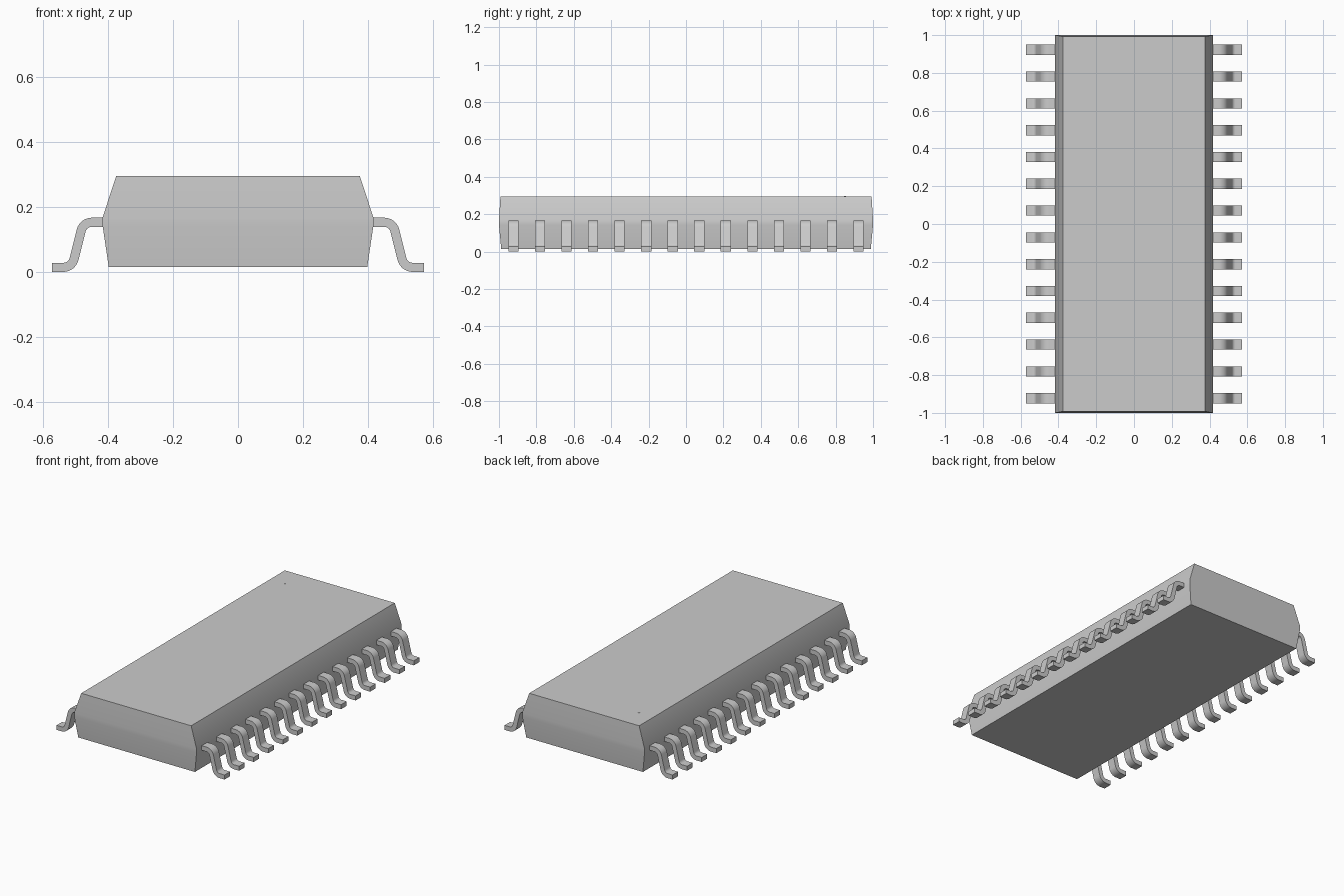
import bpy, bmesh, math
from mathutils import Vector

if "Cube" in bpy.data.objects:
    bpy.data.objects.remove(bpy.data.objects["Cube"], do_unlink=True)

# One plain grey for the whole model
grey = bpy.data.materials.new("plain grey")
grey.use_nodes = True
colour = (0.6, 0.6, 0.6, 1)
grey.diffuse_color = colour
grey.node_tree.nodes["Principled BSDF"].inputs["Base Color"].default_value = colour


def finish(name, bm):
    bmesh.ops.recalc_face_normals(bm, faces=bm.faces)
    mesh = bpy.data.meshes.new(name)
    bm.to_mesh(mesh)
    bm.free()
    mesh.materials.append(grey)
    obj = bpy.data.objects.new(name, mesh)
    bpy.context.collection.objects.link(obj)
    bpy.ops.object.select_all(action='DESELECT')
    obj.select_set(True)
    bpy.context.view_layer.objects.active = obj
    bpy.ops.object.shade_smooth_by_angle(angle=math.radians(30))
    return obj


def skin(bm, rings):
    """Join closed rings of points into a capped solid."""
    loops = [[bm.verts.new(p) for p in ring] for ring in rings]
    n = len(loops[0])
    for a, b in zip(loops, loops[1:]):
        for i in range(n):
            j = (i + 1) % n
            bm.faces.new((a[i], a[j], b[j], b[i]))
    bm.faces.new(loops[0])
    bm.faces.new(loops[-1])


# Body: tapered block with a narrow parting band (half width, half length, height)
sections = [(0.398, 0.988, 0.015), (0.417, 1.0, 0.142),
            (0.417, 1.0, 0.168), (0.375, 0.992, 0.295)]
bm = bmesh.new()
skin(bm, [[(-x, -y, z), (x, -y, z), (x, y, z), (-x, y, z)] for x, y, z in sections])
finish("body", bm)

# Corner mark: tiny disc on the top
bm = bmesh.new()
bmesh.ops.create_cone(bm, cap_ends=True, segments=16, radius1=0.005,
                      radius2=0.005, depth=0.002)
bmesh.ops.translate(bm, verts=bm.verts, vec=(-0.275, 0.85, 0.295))
finish("corner_mark", bm)

# Pins: gull-wing strip, swept through two opposite bends
INNER, OUTER = 0.02, 0.048
HALF_WIDTH, STEPS, SLOPE = 0.027, 8, 75
upper_centre = Vector((0.45, 0.119))
lower_centre = Vector((0.538, 0.048))


def bend(centre, start, end, radii):
    pairs = []
    for i in range(STEPS + 1):
        a = math.radians(start + (end - start) * i / STEPS)
        d = Vector((math.cos(a), math.sin(a)))
        pairs.append([centre + d * r for r in radii])
    return pairs


strip = [[Vector((0.40, 0.167)), Vector((0.40, 0.139))]]
strip += bend(upper_centre, 90, 90 - SLOPE, (OUTER, INNER))
strip += bend(lower_centre, 270 - SLOPE, 270, (INNER, OUTER))
strip.append([Vector((0.573, 0.028)), Vector((0.573, 0.0))])

COUNT, END = 14, 0.922
for side, label in ((-1, "right"), (1, "left")):
    bm = bmesh.new()
    for k in range(COUNT):
        y = -END + 2 * END * k / (COUNT - 1)
        lo, hi = y - HALF_WIDTH, y + HALF_WIDTH
        skin(bm, [[(side * t.x, lo, t.y), (side * t.x, hi, t.y),
                   (side * b.x, hi, b.y), (side * b.x, lo, b.y)] for t, b in strip])
    finish(label + "_pins", bm)
